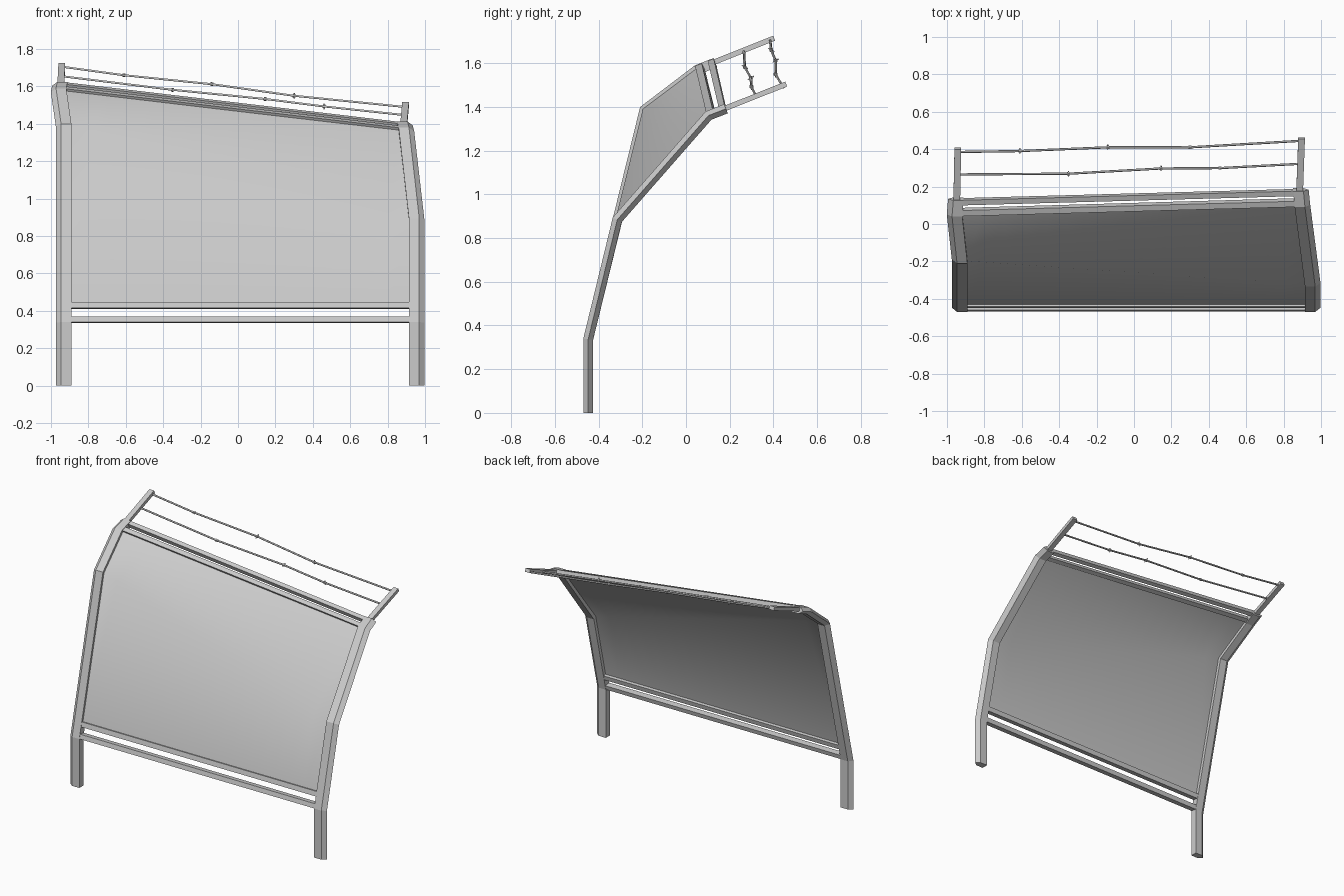
import bpy, bmesh, math
from mathutils import Vector, Matrix

if "Cube" in bpy.data.objects:
    bpy.data.objects.remove(bpy.data.objects["Cube"])


def make_object(name, bm):
    bmesh.ops.recalc_face_normals(bm, faces=bm.faces)
    mesh = bpy.data.meshes.new(name)
    bm.to_mesh(mesh)
    bm.free()
    obj = bpy.data.objects.new(name, mesh)
    bpy.context.collection.objects.link(obj)
    return obj


def loft(name, rings):
    """Closed tube through a list of equal-length rings, capped at the ends."""
    bm = bmesh.new()
    vs = [[bm.verts.new(p) for p in r] for r in rings]
    n = len(vs[0])
    for a, b in zip(vs, vs[1:]):
        for i in range(n):
            j = (i + 1) % n
            bm.faces.new((a[i], a[j], b[j], b[i]))
    bm.faces.new(vs[0])
    bm.faces.new(vs[-1])
    return make_object(name, bm)


def mitres(path):
    """Backward-pointing mitre vectors (y, z) for unit depth along a path."""
    pts = [Vector(p) for p in path]
    normals = []
    for a, b in zip(pts, pts[1:]):
        d = (b - a).normalized()
        normals.append(Vector((d.y, -d.x)))
    out = [normals[0]]
    for a, b in zip(normals, normals[1:]):
        m = (a + b).normalized()
        out.append(m / m.dot(a))
    return out + [normals[-1]]


DEPTH = 0.045
# front-face paths (y, z), sideways drift, x of inner edge, outward sign
POSTS = {
    "left": dict(path=[(-.47, 0), (-.47, .34), (-.21, 1.40), (.04, 1.59), (.126, 1.624)],
                 drift=[0, 0, 0, -.027, -.02], inner=-.891, sign=-1),
    "right": dict(path=[(-.47, 0), (-.47, .34), (-.335, .895), (.09, 1.38), (.175, 1.413)],
                  drift=[0, 0, 0, -.055, -.063], inner=.914, sign=1),
}

# Five-sided bent posts
for side, p in POSTS.items():
    p["m"] = mitres(p["path"])
    section = [(0, 0), (.055, 0), (.083, .5), (.055, 1), (0, 1)]
    rings = []
    for (y, z), m, dx in zip(p["path"], p["m"], p["drift"]):
        rings.append([(p["inner"] + dx + p["sign"] * u,
                       y + m.x * v * DEPTH,
                       max(0, z + m.y * v * DEPTH)) for u, v in section])
    loft(side + "_post", rings)


def on_post(side, seg, t, depth, inset=0.0):
    """Point on a post's inner side, in segment seg at fraction t."""
    p = POSTS[side]
    a, b = (Vector((p["inner"] + p["drift"][k] + p["sign"] * inset,
                    p["path"][k][0] + p["m"][k].x * depth,
                    p["path"][k][1] + p["m"][k].y * depth)) for k in (seg, seg + 1))
    return a.lerp(b, t)


# Cross rails between the posts
def rail(name, seg, spans, d0, d1):
    rings = []
    for side in ("left", "right"):
        t0, t1 = spans[side]
        rings.append([on_post(side, seg, t, d, .01)
                      for t, d in ((t0, d0), (t1, d0), (t1, d1), (t0, d1))])
    loft(name, rings)


def at_heights(z0, z1):
    return {s: [(z - .34) / (p["path"][2][1] - .34) for z in (z0, z1)]
            for s, p in POSTS.items()}


rail("bottom_rail", 1, at_heights(.34, .37), .002, .043)
rail("panel_sill", 1, at_heights(.416, .448), .002, .043)
rail("panel_top_rail", 3, dict(left=(0, .36), right=(0, .36)), .002, .034)
rail("upper_rail", 3, dict(left=(.68, 1), right=(.68, 1)), .002, .034)

# Curved sheet panel, a smooth surface ruled between the posts
bm = bmesh.new()
start = at_heights(.44, .44)
rows = []
for seg, key in ((1, "start"), (2, 0), (3, .08)):
    ends = [on_post(s, seg, start[s][0] if key == "start" else key, .018, .006)
            for s in ("left", "right")]
    rows.append([bm.verts.new(ends[0].lerp(ends[1], i / 16)) for i in range(17)])
for a, b in zip(rows, rows[1:]):
    for i in range(16):
        bm.faces.new((a[i], a[i + 1], b[i + 1], b[i]))
panel = make_object("curved_panel", bm)
solid = panel.modifiers.new("thickness", "SOLIDIFY")
solid.thickness = .008
solid.offset = 0
bpy.context.view_layer.objects.active = panel
panel.select_set(True)
bpy.ops.object.modifier_apply(modifier="thickness")
bpy.ops.object.shade_smooth_by_angle(angle=math.radians(60))
panel.select_set(False)

# Flat arms that carry the wires
for side, x0, x1, y0, z0 in (("left", -.948, -.942, .10, 1.607),
                             ("right", .885, .896, .155, 1.397)):
    d = Vector((0, .93, .37)).normalized()
    n = Vector((0, d.z, -d.y))
    rings = []
    for x, s in ((x0, 0), (x1, .322)):
        c = Vector((x, y0, z0)) + d * s
        rings.append([c + Vector((u, 0, 0)) + n * v
                      for u, v in ((-.018, 0), (.018, 0), (.018, .024), (-.018, .024))])
    loft(side + "_wire_arm", rings)

# Slack wires with barbs at the kinks
WIRES = {
    "outer_wire": ([(-.945, .385, 1.706), (-.61, .39, 1.66), (-.14, .41, 1.612),
                    (.30, .41, 1.55), (.895, .445, 1.49)], (1, 2, 3)),
    "inner_wire": ([(-.945, .265, 1.655), (-.35, .269, 1.582), (.145, .297, 1.533),
                    (.46, .299, 1.493), (.89, .322, 1.447)], (1, 2, 3)),
}
for name, (pts, kinks) in WIRES.items():
    curve = bpy.data.curves.new(name, "CURVE")
    curve.dimensions = "3D"
    curve.bevel_depth = .006
    curve.bevel_resolution = 1
    curve.use_fill_caps = True
    spline = curve.splines.new("POLY")
    spline.points.add(len(pts) - 1)
    for sp, p in zip(spline.points, pts):
        sp.co = (*p, 1)
    bpy.context.collection.objects.link(bpy.data.objects.new(name, curve))

    for k in kinks:
        along = (Vector(pts[k + 1]) - Vector(pts[k - 1])).normalized()
        bm = bmesh.new()
        turn = along.to_track_quat("Z", "Y").to_matrix().to_4x4()
        bmesh.ops.create_cone(bm, cap_ends=True, segments=6, radius1=.01, radius2=.01,
                              depth=.014, matrix=Matrix.Translation(pts[k]) @ turn)
        spike = Matrix.Rotation(math.radians(60 * k), 4, "X")
        bmesh.ops.create_cone(bm, cap_ends=True, segments=5, radius1=.004, radius2=.002,
                              depth=.032, matrix=Matrix.Translation(pts[k]) @ spike)
        make_object(f"{name}_barb_{k}", bm)
